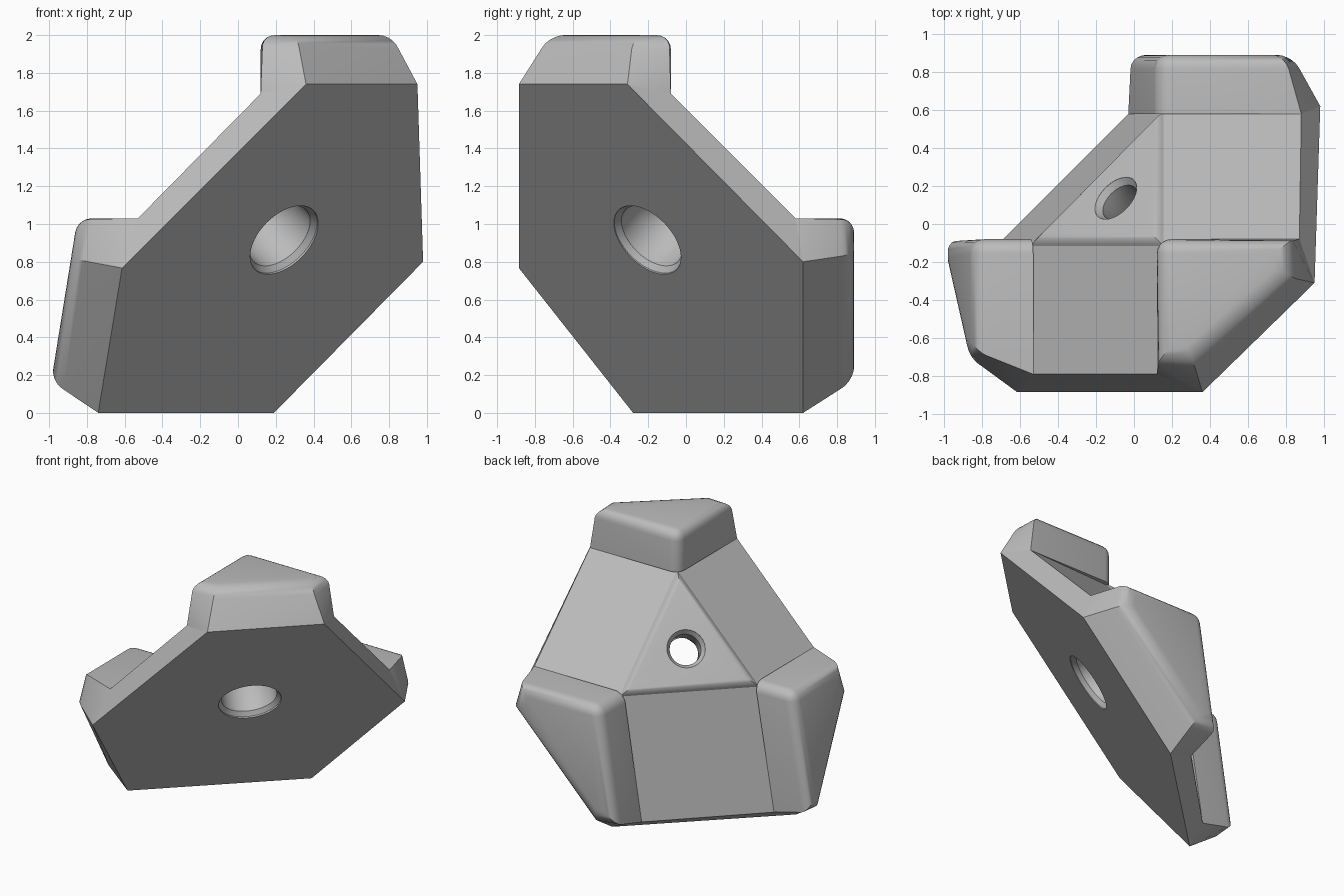
import bpy, bmesh, math
from mathutils import Vector

if "Cube" in bpy.data.objects:
    bpy.data.objects.remove(bpy.data.objects["Cube"], do_unlink=True)

grey = bpy.data.materials.new("plain_grey")
grey.use_nodes = True
GREY = (0.5, 0.5, 0.5, 1)
grey.diffuse_color = GREY
grey.node_tree.nodes["Principled BSDF"].inputs["Base Color"].default_value = GREY


def make_object(name, bm):
    bmesh.ops.recalc_face_normals(bm, faces=bm.faces[:])
    mesh = bpy.data.meshes.new(name)
    bm.to_mesh(mesh)
    bm.free()
    mesh.materials.append(grey)
    ob = bpy.data.objects.new(name, mesh)
    bpy.context.collection.objects.link(ob)
    return ob


def smooth(ob, degrees=32):
    bpy.ops.object.select_all(action='DESELECT')
    ob.select_set(True)
    bpy.context.view_layer.objects.active = ob
    bpy.ops.object.shade_smooth_by_angle(angle=math.radians(degrees))


def rounded_hull(name, points, rim, radius, corner=None):
    """Convex solid whose edges between rim points (and the corner edge) are rounded."""
    bm = bmesh.new()
    for p in points:
        bm.verts.new(p)
    hull = bmesh.ops.convex_hull(bm, input=bm.verts[:])
    loose = {v for v in hull["geom_interior"] + hull["geom_unused"]
             if isinstance(v, bmesh.types.BMVert)}
    bmesh.ops.delete(bm, geom=list(loose), context='VERTS')
    bmesh.ops.recalc_face_normals(bm, faces=bm.faces[:])
    bmesh.ops.dissolve_limit(bm, angle_limit=math.radians(4),
                             verts=bm.verts[:], edges=bm.edges[:])

    def among(v, group):
        return any((v.co - Vector(p)).length < 1e-4 for p in group)

    picked = []
    for e in bm.edges:
        a, b = e.verts
        on_rim = among(a, rim) and among(b, rim)
        on_corner = corner and among(a, corner) and among(b, corner)
        if (on_rim or on_corner) and e.calc_face_angle(0) > 0.2:
            picked.append(e)
    bmesh.ops.bevel(bm, geom=picked, offset=radius, offset_type='OFFSET',
                    segments=5, profile=0.5, affect='EDGES', clamp_overlap=True)
    return make_object(name, bm)


# Flat hexagonal face corners
A, B = (-0.614, -0.885, 0.767), (0.36, -0.885, 1.74)
C, D = (0.95, -0.31, 1.74), (0.98, 0.62, 0.80)
E, F = (0.19, 0.62, 0.0), (-0.74, -0.28, 0.0)
# Triangular facet corners, and the outer ends of the three sloping panels
P1, P2, P3 = (-0.53, -0.08, 1.03), (0.12, -0.08, 1.69), (0.12, 0.58, 1.03)
P1_front, P2_front = (-0.53, -0.79, 1.03), (0.12, -0.79, 1.69)
P2_side, P3_side = (0.87, -0.08, 1.69), (0.88, 0.58, 1.03)
P1_low, P3_low = (-0.69, -0.08, 0.08), (-0.03, 0.58, 0.08)

# Main plate
plate = rounded_hull("bracket_plate",
                     [A, B, C, D, E, F, P1, P2, P3, P1_front, P2_front,
                      P2_side, P3_side, P1_low, P3_low],
                     [P1, P2, P3], 0.035)

# Stepped bore through the plate: (depth, radius) from the hexagonal face
bore = [(-0.1, 0.22), (0.0, 0.22), (0.03, 0.195), (0.18, 0.195), (0.40, 0.11),
        (0.545, 0.11), (0.58, 0.135), (0.70, 0.135)]
start = Vector((0.24, -0.2, 0.92))
axis = Vector((-1, 1, 1)).normalized()
side = axis.orthogonal().normalized()
up = axis.cross(side)
SEGMENTS = 48
bm = bmesh.new()
rings = []
for depth, r in bore:
    ring = []
    for i in range(SEGMENTS):
        t = math.tau * i / SEGMENTS
        ring.append(bm.verts.new(start + axis * depth
                                 + (side * math.cos(t) + up * math.sin(t)) * r))
    rings.append(ring)
for lo, hi in zip(rings, rings[1:]):
    for i in range(SEGMENTS):
        j = (i + 1) % SEGMENTS
        bm.faces.new((lo[i], lo[j], hi[j], hi[i]))
bm.faces.new(rings[0])
bm.faces.new(rings[-1])
cutter = make_object("bore_cutter", bm)
cutter.hide_render = True

cut = plate.modifiers.new("bore", 'BOOLEAN')
cut.operation = 'DIFFERENCE'
cut.solver = 'EXACT'
cut.object = cutter
bpy.context.view_layer.objects.active = plate
bpy.ops.object.modifier_apply(modifier=cut.name)
bpy.data.objects.remove(cutter, do_unlink=True)
smooth(plate, 25)

# Three rounded corner lugs: base points (inner corner first), outer face (inner corner first)
lugs = {
    "top_lug": ([P2, P2_front, P2_side, B, C],
                [(0.12, -0.08, 2.0), (0.82, -0.08, 2.0), (0.82, -0.27, 2.0),
                 (0.31, -0.72, 2.0), (0.12, -0.72, 2.0)]),
    "right_lug": ([P1, P1_front, P1_low, A, F],
                  [(-0.85, -0.08, 1.03), (-0.85, -0.66, 1.03), (-0.883, -0.69, 0.82),
                   (-0.99, -0.22, 0.16), (-0.99, -0.08, 0.16)]),
    "back_lug": ([P3, P3_side, P3_low, D, E],
                 [(0.12, 0.89, 1.03), (0.79, 0.89, 1.03), (0.83, 0.89, 0.84),
                  (0.17, 0.89, 0.17), (-0.02, 0.89, 0.17)]),
}
for name, (base, outer) in lugs.items():
    lug = rounded_hull(name, base + outer, outer, 0.075, corner=[base[0], outer[0]])
    smooth(lug)
